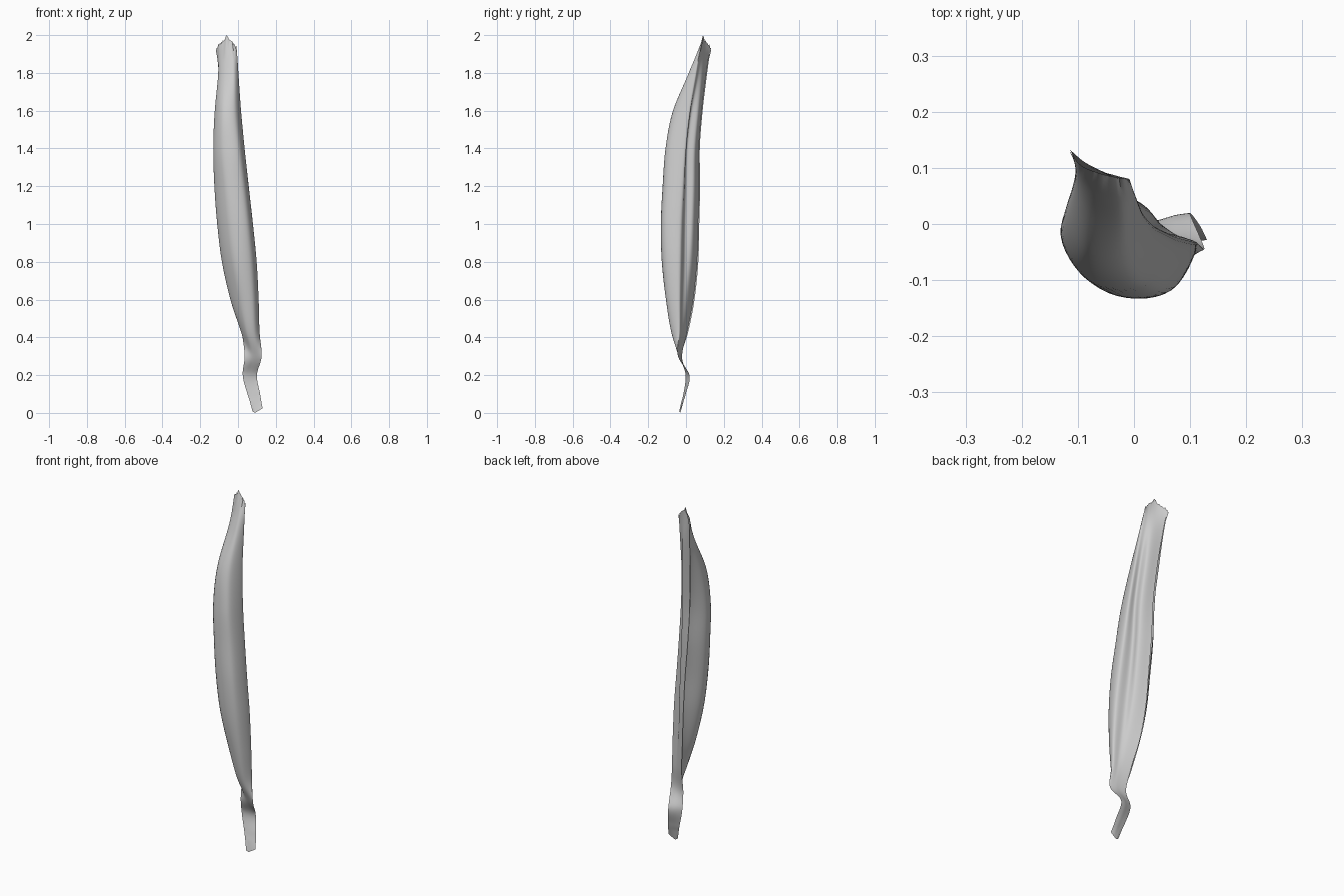
import bpy, bmesh, math, random
from mathutils import Vector

if "Cube" in bpy.data.objects:
    bpy.data.objects.remove(bpy.data.objects["Cube"])

random.seed(4)

# Outer wall sections: height, then points from the left rim round the front to the right fold
POD = [
    (1.96, (-.118, .134), (-.095, .105), (-.06, .09), (-.03, .083), (-.008, .08)),
    (1.80, (-.102, .112), (-.103, .07), (-.075, .032), (-.022, .015), (.002, .05)),
    (1.60, (-.09, .088), (-.123, .015), (-.085, -.059), (-.015, -.06), (.016, .015)),
    (1.40, (-.074, .073), (-.131, -.01), (-.085, -.094), (.004, -.10), (.035, -.008)),
    (1.20, (-.062, .075), (-.125, -.015), (-.066, -.112), (.028, -.112), (.056, -.02)),
    (1.00, (-.042, .07), (-.11, -.02), (-.047, -.12), (.05, -.122), (.078, -.03)),
    (0.80, (-.028, .065), (-.085, -.02), (-.022, -.117), (.068, -.117), (.098, -.035)),
    (0.60, (-.008, .045), (-.04, -.02), (.012, -.095), (.08, -.10), (.109, -.037)),
    (0.43, (.02, .012), (.017, -.02), (.043, -.07), (.088, -.075), (.114, -.037)),
]
# Grooved back wall for the same heights: groove, bulge, rim tucked under the left rim
BACK = [
    ((-.035, .087), (-.075, .1), (-.114, .132)),
    ((-.02, .065), (-.045, .088), (-.1, .107)),
    ((-.014, .028), (-.025, .066), (-.083, .083)),
    ((-.003, .005), (-.01, .047), (-.07, .068)),
    ((.006, -.001), (0, .042), (-.06, .069)),
    ((.022, -.006), (.012, .036), (-.045, .064)),
    ((.045, -.01), (.025, .027), (-.032, .058)),
    ((.066, -.018), (.04, .007), (-.01, .038)),
    ((.085, -.024), (.06, -.012), (.022, .006)),
]
# Twisted flat stalk: height, left edge, right edge
STALK = [
    (0.30, (.035, -.025), (.125, -.042)),
    (0.20, (.025, -.002), (.10, .018)),
    (0.10, (.05, -.014), (.117, -.002)),
    (0.02, (.077, -.036), (.13, -.028)),
]


def spline(pts, t):
    """Smooth curve through pts, t from 0 to 1, with mirrored end points."""
    s = t * (len(pts) - 1)
    i = min(int(s), len(pts) - 2)
    f = s - i
    b, c = pts[i], pts[i + 1]
    a = pts[i - 1] if i > 0 else 2 * b - c
    d = pts[i + 2] if i + 2 < len(pts) else 2 * c - b
    return 0.5 * (2 * b + (c - a) * f + (2 * a - 5 * b + 4 * c - d) * f * f
                  + (3 * b - a - 3 * c + d) * f ** 3)


sections = [[Vector((x, y, z)) for x, y in (*pts, *back)]
            for (z, *pts), back in zip(POD, BACK)]
for z, l, r in STALK:
    a, b = Vector((*l, z)), Vector((*r, z))
    front = [a.lerp(b, k / 4) for k in range(5)]
    sections.append(front + [b.lerp(a, k / 3) + Vector((0, .004, 0)) for k in (1, 2, 3)])

# Loft the folded shell through all sections
NU, NV, NC = 56, 110, 8
bm = bmesh.new()
grid = []
for j in range(NV + 1):
    ctrl = [spline([s[k] for s in sections], j / NV) for k in range(NC)]
    grid.append([bm.verts.new(spline(ctrl, i / NU)) for i in range(NU + 1)])

# Torn, pointed top end and rounded bottom end
for i in range(NU + 1):
    top = .034 - 1.1 * abs(grid[0][i].co.x + .06) + random.uniform(-.01, .006)
    low = -.02 + .6 * abs(grid[NV][i].co.x - .09)
    for j in range(5):
        grid[j][i].co.z += top * (1 - j / 5)
        grid[NV - j][i].co.z += low * (1 - j / 5)
grid[0][NU * 2 // 7].co.z = 2.0

for j in range(NV):
    for i in range(NU):
        bm.faces.new((grid[j][i], grid[j + 1][i], grid[j + 1][i + 1], grid[j][i + 1]))

mesh = bpy.data.meshes.new("dried_pod_shell")
bm.to_mesh(mesh)
bm.free()
pod = bpy.data.objects.new("dried_pod_shell", mesh)
bpy.context.collection.objects.link(pod)
bpy.context.view_layer.objects.active = pod
pod.select_set(True)
bpy.ops.object.shade_smooth_by_angle(angle=math.radians(50))
